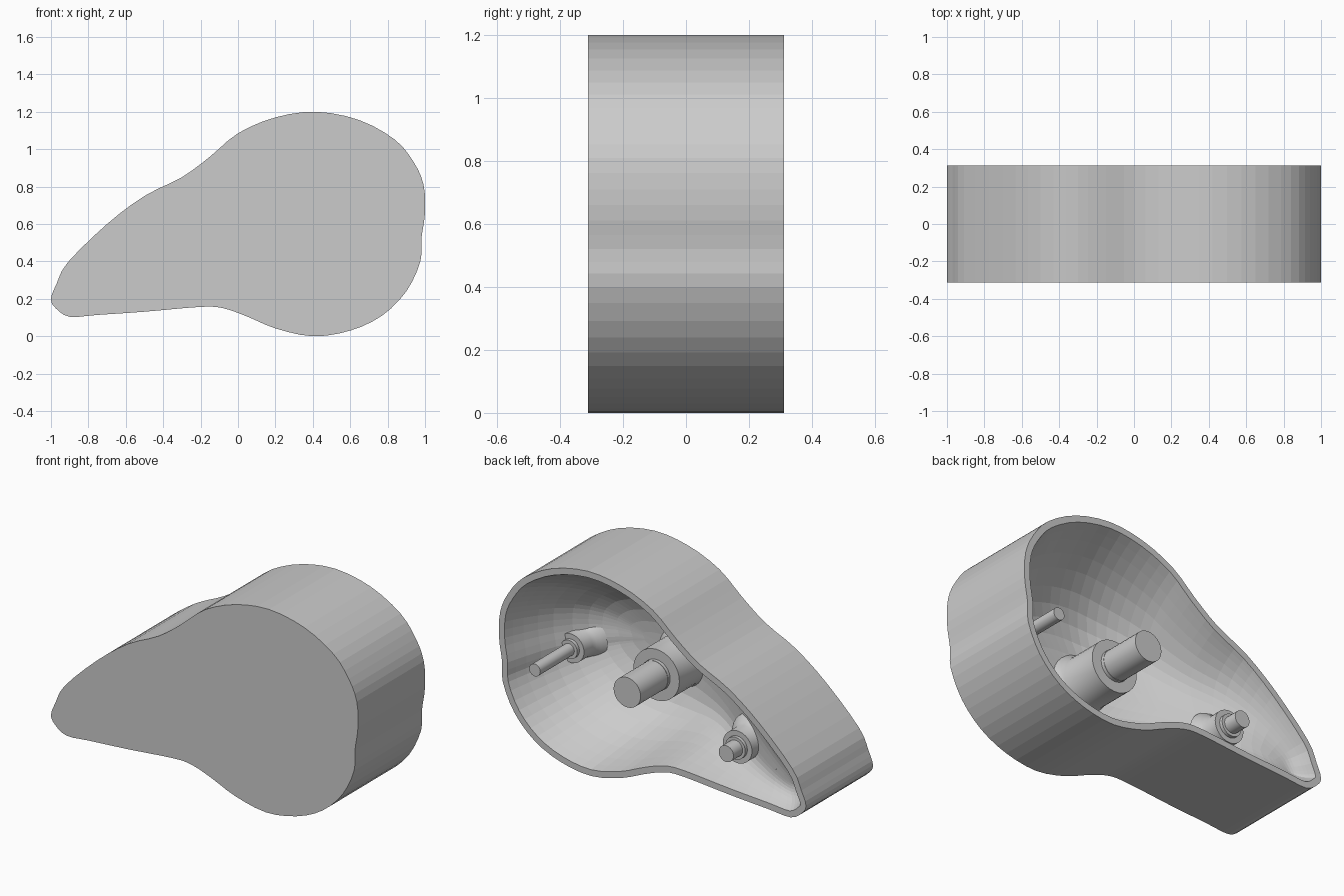
import bpy, bmesh, math
from mathutils import Vector

if "Cube" in bpy.data.objects:
    bpy.data.objects.remove(bpy.data.objects["Cube"])

BACK, FRONT = 0.312, -0.312

# Pear-shaped outline seen from the front (x, z)
OUTLINE = [(-1, .2), (-.975, .15), (-.9, .104), (-.75, .114), (-.5, .131), (-.2, .157),
           (-.08, .15), (.05, .105), (.2, .042), (.4, 0), (.6, .03), (.77, .11),
           (.9, .24), (.975, .4), (.98, .52), (1, .66), (.992, .81), (.94, .93),
           (.84, 1.05), (.65, 1.155), (.42, 1.2), (.2, 1.17), (0, 1.085),
           (-.15, .96), (-.3, .85), (-.5, .75), (-.7, .6), (-.91, .395), (-.97, .28)]


def smooth_loop(points, steps=3):
    """Closed Catmull-Rom curve through the points."""
    p = [Vector(q) for q in points]
    n, out = len(p), []
    for i in range(n):
        a, b, c, d = p[i - 1], p[i], p[(i + 1) % n], p[(i + 2) % n]
        for k in range(steps):
            t = k / steps
            out.append(0.5 * (2 * b + (c - a) * t + (2 * a - 5 * b + 4 * c - d) * t * t
                              + (3 * b - a - 3 * c + d) * t ** 3))
    return out


def inset(points, d):
    n, out = len(points), []
    for i in range(n):
        t = (points[(i + 1) % n] - points[i - 1]).normalized()
        out.append(points[i] + Vector((-t.y, t.x)) * d)
    return out


def finish(bm, name):
    bmesh.ops.recalc_face_normals(bm, faces=bm.faces)
    mesh = bpy.data.meshes.new(name)
    bm.to_mesh(mesh)
    bm.free()
    obj = bpy.data.objects.new(name, mesh)
    bpy.context.collection.objects.link(obj)
    return obj


def bridge(bm, a, b):
    n = len(a)
    for i in range(n):
        j = (i + 1) % n
        bm.faces.new((a[i], a[j], b[j], b[i]))


def cavity_point(p, t):
    """Move a rim point towards the cavity's centre line and down into the bowl."""
    # u runs from 0 in the narrow tail to 1 in the round end
    u = min(max((p.x + 1) / 2, 0), 1)
    x = -.85 + 1.25 * u
    spine = Vector((x, .6 - .36 * (1 - u) ** 1.6))
    q = spine + (p - spine) * t
    v = min(max((q.x + .85) / 1.1, 0), 1)
    depth = .1 + .45 * v * v * (3 - 2 * v)
    return q.x, BACK - depth * (1 - t ** 3.3), q.y


# Case: flat front, straight sides, narrow rim and bowl-shaped cavity
outer = smooth_loop(OUTLINE)
inner = inset(outer, 0.037)
bm = bmesh.new()
front = [bm.verts.new((p.x, FRONT, p.y)) for p in outer]
rim = [bm.verts.new((p.x, BACK, p.y)) for p in outer]
bm.faces.new(front)
bridge(bm, front, rim)
last = rim
for t in (1, .97, .93, .87, .8, .7, .6, .5, .38, .25, .12, 0):
    ring = [bm.verts.new(cavity_point(p, t)) for p in inner]
    bridge(bm, last, ring)
    last = ring
finish(bm, "hollow_case")


def lathe(name, x, z, profile, sides=32):
    """Turn a (radius, y) profile around a front-to-back axis."""
    bm = bmesh.new()
    rings = []
    for r, y in profile:
        rings.append([bm.verts.new((x + r * math.cos(2 * math.pi * i / sides), y,
                                    z + r * math.sin(2 * math.pi * i / sides)))
                      for i in range(sides)])
    for a, b in zip(rings, rings[1:]):
        bridge(bm, a, b)
    bm.faces.new(rings[0])
    bm.faces.new(rings[-1])
    obj = finish(bm, name)
    bpy.ops.object.select_all(action='DESELECT')
    obj.select_set(True)
    bpy.context.view_layer.objects.active = obj
    bpy.ops.object.shade_smooth_by_angle(angle=math.radians(35))


def post(name, x, z, base, collar_r, collar_y, step_r, pin_r, pin_y):
    """Pin standing on a stepped collar with a flared foot."""
    foot = [(collar_r + f, base + h) for f, h in
            ((.045, -.03), (.025, 0), (.01, .02), (0, .045))]
    lathe(name, x, z, foot + [(collar_r, collar_y), (step_r, collar_y),
                              (step_r, collar_y + .02), (pin_r, collar_y + .02),
                              (pin_r, pin_y)])


# Three posts inside the cavity
post("main_post", .165, .555, -.23, .15, .04, .09, .088, .312)
post("thin_post", .767, .525, -.15, .085, -.025, .055, .036, .312)
post("short_post", -.475, .362, .08, .095, .2, .065, .048, .305)
